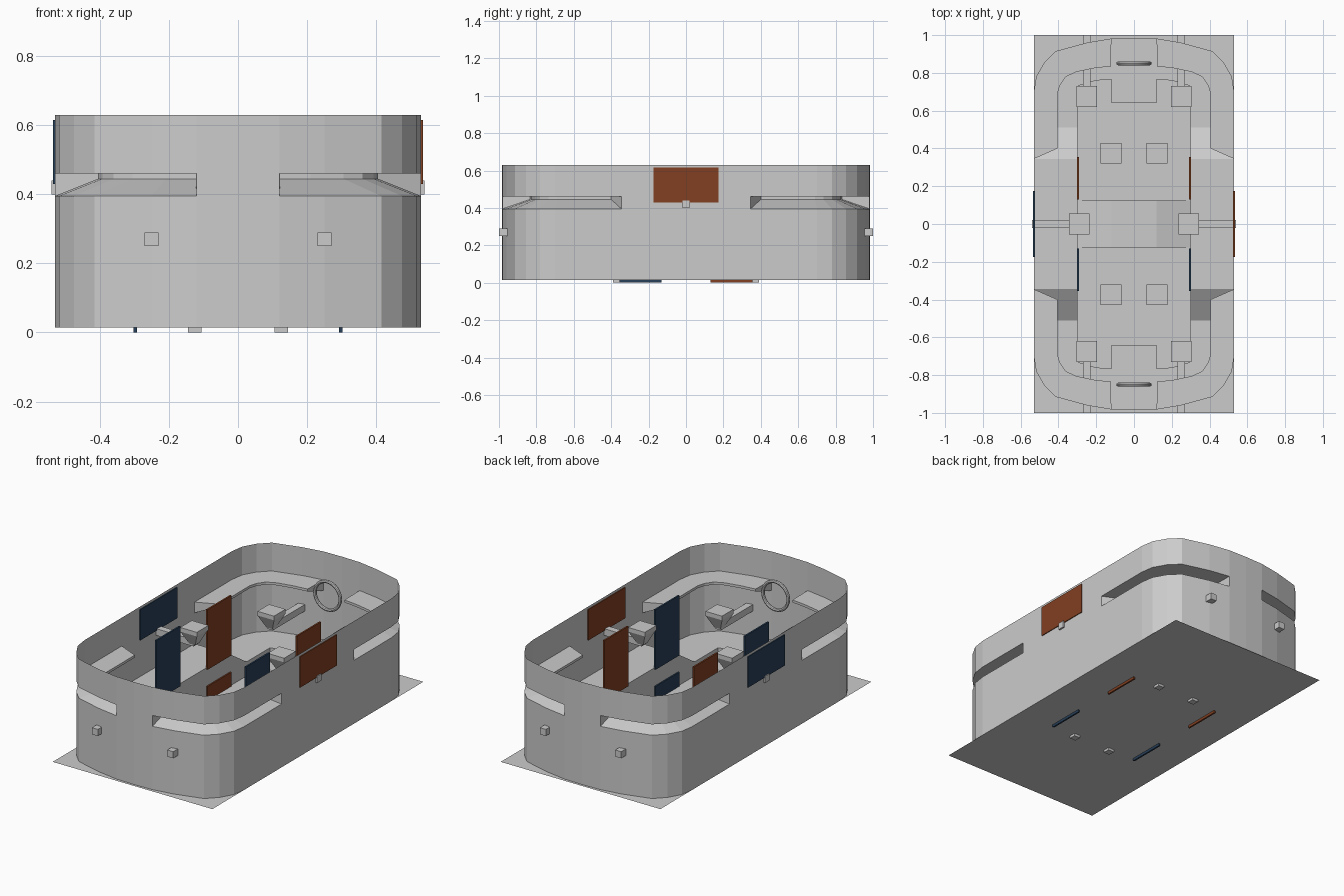
import bpy, math

if "Cube" in bpy.data.objects:
    bpy.data.objects.remove(bpy.data.objects["Cube"])

BASE = 0.015


def material(name, rgb):
    m = bpy.data.materials.new(name)
    m.diffuse_color = (*rgb, 1)
    m.use_nodes = True
    m.node_tree.nodes["Principled BSDF"].inputs["Base Color"].default_value = m.diffuse_color
    return m


ORANGE = material("orange", (0.22, 0.05, 0.015))
NAVY = material("navy", (0.02, 0.05, 0.10))


def mesh(name, verts, faces, axes="", mat=None):
    me = bpy.data.meshes.new(name)
    me.from_pydata(verts, [], faces)
    ob = bpy.data.objects.new(name, me)
    bpy.context.collection.objects.link(ob)
    if mat:
        me.materials.append(mat)
    if axes:
        mod = ob.modifiers.new("mirror", 'MIRROR')
        mod.use_axis = [a in axes for a in "xyz"]
        mod.merge_threshold = 0.0005
    return ob


def frustum(name, centre, z0, z1, bottom, top, axes="", mat=None):
    """Four-sided block; bottom and top are (half x, half y)."""
    cx, cy = centre
    v = [(cx + sx * h[0], cy + sy * h[1], z)
         for z, h in ((z0, bottom), (z1, top))
         for sx, sy in ((-1, -1), (1, -1), (1, 1), (-1, 1))]
    f = [(3, 2, 1, 0), (4, 5, 6, 7)] + [(i, (i + 1) % 4, (i + 1) % 4 + 4, i + 4) for i in range(4)]
    return mesh(name, v, f, axes, mat)


def box(name, lo, hi, axes="", mat=None):
    h = ((hi[0] - lo[0]) / 2, (hi[1] - lo[1]) / 2)
    c = ((hi[0] + lo[0]) / 2, (hi[1] + lo[1]) / 2)
    return frustum(name, c, lo[2], hi[2], h, h, axes, mat)


# One quarter of the wall outline, and the inner edge of the corner slot
outer = [(.53, .345), (.53, .70), (.518, .78), (.475, .855), (.415, .915), (.25, .96), (.12, .982)]
inner = [(.405, .40), (.405, .69), (.392, .735), (.36, .78), (.305, .805), (.21, .825), (.122, .835)]
outline = [(.53, 0)] + outer + [(0, .985)]

# Base plate
mesh("base_plate", [(-.53, -1, BASE), (.53, -1, BASE), (.53, 1, BASE), (-.53, 1, BASE)], [(3, 2, 1, 0)])

# Outer wall with an open slot round each corner
levels = [BASE, .395, .46, .63]
n = len(outline)
verts = [(x, y, z) for z in levels for x, y in outline]
faces = []
for k in range(3):
    for i in range(n - 1):
        if k == 1 and 0 < i < n - 2:
            continue
        faces.append((k * n + i, k * n + i + 1, (k + 1) * n + i + 1, (k + 1) * n + i))
mesh("outer_wall", verts, faces, "xy")

# Slot channel: sloping bottom, short inner wall, flat top, closed ends
verts, faces = [], []
for (ox, oy), (ix, iy) in zip(outer, inner):
    verts += [(ox, oy, .395), (ix, iy, .445), (ix, iy, .46), (ox, oy, .46)]
for i in range(len(outer) - 1):
    a = i * 4
    faces += [(a + j, a + j + 1, a + j + 5, a + j + 4) for j in range(3)]
faces += [(0, 1, 2, 3), tuple(range(len(verts) - 1, len(verts) - 5, -1))]
mesh("corner_slot", verts, faces, "xy")

# Raised deck: side platform, ramp, and low end deck around the central pit
pit = [(0, .64), (.12, .64), (.12, .765), (.20, .76), (.30, .73), (.30, .51)]
HI, LO = .21, .10
verts = [(.30, 0, HI), (.53, 0, HI), (.53, .345, HI), (.30, .345, HI), (.53, .51, LO)]
p0 = len(verts)
verts += [(x, y, LO) for x, y in pit]
e0 = len(verts)
verts += [(x, y, LO) for x, y in outline[2:]]
b0 = len(verts)
edge = list(range(p0, e0)) + [3, 0]
verts += [(verts[i][0], verts[i][1], BASE) for i in edge]
faces = [(0, 1, 2, 3), (3, 2, 4, e0 - 1), (e0 - 1, 4, *range(e0, b0), *range(p0, e0 - 1))]
faces += [(edge[i], edge[i + 1], b0 + i + 1, b0 + i) for i in range(len(edge) - 1)]
mesh("deck", verts, faces, "xy")

# Low hump across the middle of the pit
frustum("centre_hump", (0, 0), BASE, .07, (.30, .125), (.12, .125))

# Coloured panels: side panels on the wall, gates along the pit
for sx, mat in ((1, ORANGE), (-1, NAVY)):
    box("side_panel", (sx * .53 - .005, -.175, .43), (sx * .53 + .005, .175, .615), mat=mat)
for sy, mat in ((1, ORANGE), (-1, NAVY)):
    y0, y1 = sorted((sy * .13, sy * .355))
    box("upper_gate", (.292, y0, HI - .01), (.302, y1, .56), "x", mat)
    box("lower_gate", (.292, y0, 0), (.302, y1, LO), "x", mat)

# Square rods with flared heads: end pairs, side pair, floor pairs
R, H = .02, .055


def head(name, x, y, z, axes):
    frustum(name, (x, y), z, z + .075, (R, R), (H, H), axes)
    box(name + "_cap", (x - H, y - H, z + .075), (x + H, y + H, z + .10), axes)


box("end_rod", (.23, .66, .25), (.27, 1.0, .29), "xy")
head("end_head", .25, .675, .26, "xy")
box("side_rod", (.28, -R, .40), (.54, R, .44), "x")
head("side_head", .29, 0, .41, "x")
box("floor_rod", (.105, .35, 0), (.145, .39, .05), "xy")
head("floor_head", .122, .375, .04, "xy")

# Upright rings at both ends
for sy in (1, -1):
    bpy.ops.mesh.primitive_torus_add(location=(0, sy * .85, .447), rotation=(math.pi / 2, 0, 0),
                                     major_radius=.084, minor_radius=.010,
                                     major_segments=32, minor_segments=8)
    bpy.context.object.name = "end_ring"
    bpy.ops.object.shade_smooth_by_angle()
